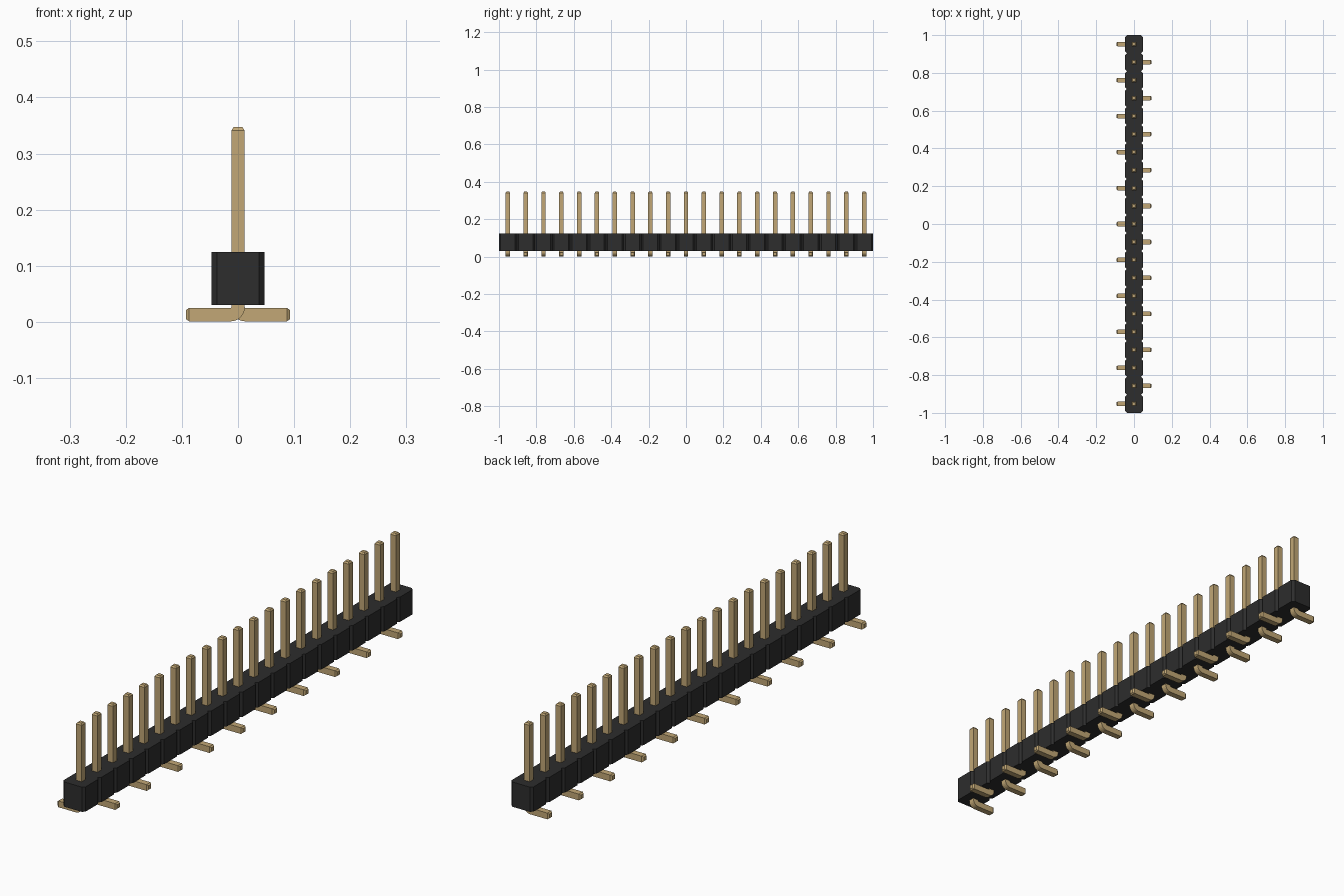
import bpy, bmesh, math

cube = bpy.data.objects.get("Cube")
if cube:
    bpy.data.objects.remove(cube, do_unlink=True)

COUNT = 21
PITCH = 2 / COUNT
HALF = 0.047          # half width of the housing
CHAMFER = 0.0095
BASE, TOP = 0.03, 0.125
R = 0.012             # half thickness of a pin
TIP = 0.006           # length of the tapered pin ends
PIN_TOP = 0.347
FOOT_END = 0.093


def material(name, color):
    m = bpy.data.materials.new(name)
    m.use_nodes = True
    m.diffuse_color = color
    m.node_tree.nodes["Principled BSDF"].inputs["Base Color"].default_value = color
    return m


plastic = material("black plastic", (0.026, 0.026, 0.026, 1))
gold = material("brushed gold", (0.54, 0.39, 0.18, 1))


def finish(bm, name, mat):
    bmesh.ops.recalc_face_normals(bm, faces=bm.faces)
    me = bpy.data.meshes.new(name)
    bm.to_mesh(me)
    bm.free()
    me.materials.append(mat)
    return me


def add(name, me, y=0):
    ob = bpy.data.objects.new(name, me)
    ob.location.y = y
    bpy.context.collection.objects.link(ob)
    return ob


# Housing: notched outline, one chamfered cell per pin, extruded upward
side = []
for i in range(COUNT):
    y0 = -1 + i * PITCH
    y1 = y0 + PITCH
    side += [(HALF - CHAMFER, y0), (HALF, y0 + CHAMFER), (HALF, y1 - CHAMFER)]
side.append((HALF - CHAMFER, 1))
outline = side + [(-x, y) for x, y in reversed(side)]
bm = bmesh.new()
floor = bm.faces.new([bm.verts.new((x, y, BASE)) for x, y in outline])
lid = bmesh.ops.extrude_face_region(bm, geom=[floor], use_keep_orig=True)
bmesh.ops.translate(bm, vec=(0, 0, TOP - BASE),
                    verts=[g for g in lid["geom"] if isinstance(g, bmesh.types.BMVert)])
add("housing", finish(bm, "housing", plastic))


def pin_mesh(name, direction):
    """Square bar swept down the shaft, round the bend and out along the foot."""
    inner = 0.001
    bend = inner + R
    foot_z = R + 0.001
    # Each station: centre x, centre z, turn angle, half thickness
    path = [(0, PIN_TOP, 0, R * 0.65), (0, PIN_TOP - TIP, 0, R)]
    for k in range(7):
        a = math.radians(15 * k)
        path.append((bend * (1 - math.cos(a)), foot_z + bend * (1 - math.sin(a)), a, R))
    path += [(FOOT_END - TIP, foot_z, math.pi / 2, R),
             (FOOT_END, foot_z, math.pi / 2, R * 0.65)]
    bm = bmesh.new()
    rings = []
    for x, z, a, r in path:
        rings.append([bm.verts.new((direction * (x + s * r * math.cos(a)), t * r,
                                    z + s * r * math.sin(a)))
                      for s, t in ((-1, -1), (1, -1), (1, 1), (-1, 1))])
    for p, q in zip(rings, rings[1:]):
        for k in range(4):
            n = (k + 1) % 4
            bm.faces.new((p[k], p[n], q[n], q[k]))
    bm.faces.new(rings[0])
    bm.faces.new(rings[-1])
    return finish(bm, name, gold)


# Pins: feet alternate between the right and left sides
meshes = [pin_mesh("right_foot_pin", -1), pin_mesh("left_foot_pin", 1)]
for i in range(COUNT):
    me = meshes[i % 2]
    add(f"{me.name}_{i + 1}", me, -1 + (i + 0.5) * PITCH)
